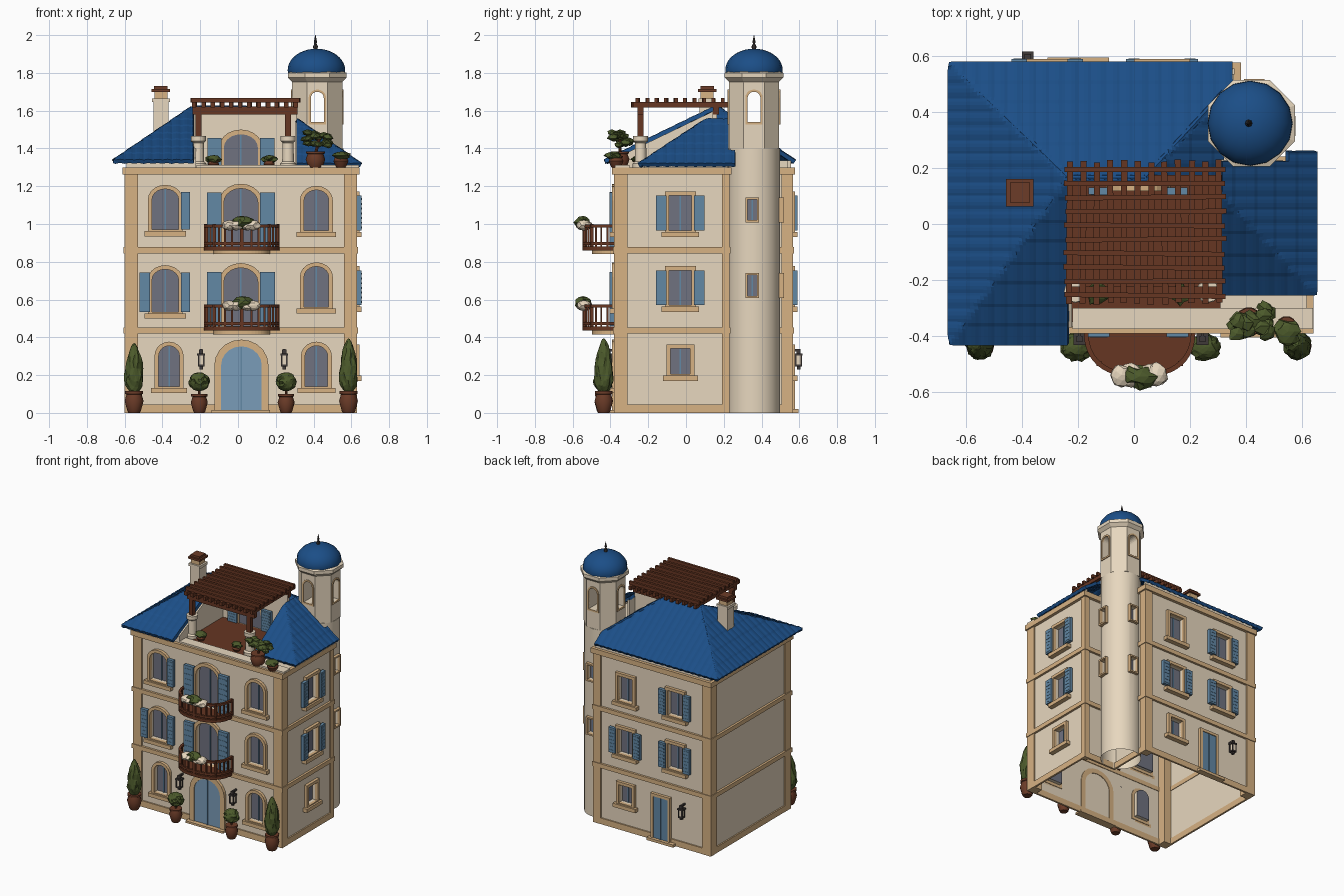
import bpy, bmesh, math, random
from mathutils import Matrix, Vector

if "Cube" in bpy.data.objects:
    bpy.data.objects.remove(bpy.data.objects["Cube"])
random.seed(4)
I = Matrix.Identity(4)

def material(name, *rgb):
    m = bpy.data.materials.new(name)
    m.diffuse_color = [(c / 255 / 12.92 if c < 11 else ((c / 255 + .055) / 1.055) ** 2.4) for c in rgb] + [1]
    m.use_nodes = True
    m.node_tree.nodes["Principled BSDF"].inputs["Base Color"].default_value = m.diffuse_color
    return m
CREAM = material("cream plaster", 232, 216, 191)
TRIM = material("sandstone trim", 215, 178, 131)
ROOF = material("blue tile", 27, 78, 135)
BLUE = material("blue paint", 98, 136, 165)
DOOR = material("pale door blue", 122, 156, 184)
WOOD = material("dark wood", 102, 54, 34)
GLASS = material("window glass", 112, 114, 128)
GREEN = material("foliage", 76, 90, 43)
POT = material("terracotta", 108, 60, 40)
IRON = material("dark iron", 64, 58, 56)

def finish(name, bm, mat, M=I, smooth=False):
    bmesh.ops.recalc_face_normals(bm, faces=bm.faces)
    me = bpy.data.meshes.new(name)
    bm.transform(M)
    bm.to_mesh(me)
    bm.free()
    me.materials.append(mat)
    if smooth:
        me.shade_smooth()
        me.set_sharp_from_angle(angle=math.radians(40))
    ob = bpy.data.objects.new(name, me)
    bpy.context.collection.objects.link(ob)
    return ob

def prism(name, pts, a, b, mat, M=I, hole=None, up=False):
    """Extrude an outline (optionally a ring) along y, or along z if up."""
    bm = bmesh.new()
    loops = [(pts, a), (pts, b)] if not hole else [(pts, a), (hole, a), (hole, b), (pts, b)]
    rows = [[bm.verts.new((p, q, h) if up else (p, h, q)) for p, q in l] for l, h in loops]
    n = len(pts)
    for k in range(len(rows) if hole else 1):
        r, s = rows[k], rows[(k + 1) % len(rows)]
        for i in range(n):
            bm.faces.new((r[i], r[(i + 1) % n], s[(i + 1) % n], s[i]))
    if not hole:
        for r in rows:
            bm.faces.new(r)
    return finish(name, bm, mat, M)

def box(name, x0, x1, y0, y1, z0, z1, mat, M=I):
    return prism(name, [(x0, z0), (x1, z0), (x1, z1), (x0, z1)], y0, y1, mat, M)

def lathe(name, prof, loc, mat, n=14, smooth=True, turn=0):
    bm = bmesh.new()
    rows = [[bm.verts.new((r * math.cos(turn + 2 * math.pi * i / n), r * math.sin(turn + 2 * math.pi * i / n), z))
             for i in range(n)] for r, z in prof]
    for r, s in zip(rows, rows[1:]):
        for i in range(n):
            bm.faces.new((r[i], r[(i + 1) % n], s[(i + 1) % n], s[i]))
    bm.faces.new(rows[0])
    bm.faces.new(rows[-1])
    return finish(name, bm, mat, Matrix.Translation(loc), smooth)

def blob(name, loc, scale, mat, taper=0, sub=2, rough=.15):
    bm = bmesh.new()
    bmesh.ops.create_icosphere(bm, subdivisions=sub, radius=1)
    for v in bm.verts:
        k = random.uniform(1 - rough, 1 + rough) * (1 - taper * v.co.z)
        v.co = Vector((v.co.x * k * scale[0], v.co.y * k * scale[1], v.co.z * scale[2]))
    return finish(name, bm, mat, Matrix.Translation(loc))

def tube(name, p, q, r, mat):
    p, q = Vector(p), Vector(q)
    bm = bmesh.new()
    bmesh.ops.create_cone(bm, segments=8, radius1=r, radius2=r, depth=(q - p).length, cap_ends=True)
    return finish(name, bm, mat, Matrix.Translation((p + q) / 2) @ (q - p).to_track_quat('Z', 'Y').to_matrix().to_4x4(), True)

def wall(x, y, deg=0):
    return Matrix.Translation((x, y, 0)) @ Matrix.Rotation(math.radians(deg), 4, 'Z')

def arch(w, z0, z1, r, t=0, tb=None):
    tb = t if tb is None else tb
    h = w / 2 + t
    top = [(h, z1 + t), (-h, z1 + t)] if r == 0 else [
        (h * math.cos(math.pi * i / 10), z1 - r + (r + t) * math.sin(math.pi * i / 10)) for i in range(11)]
    return [(-h, z0 - tb), (h, z0 - tb)] + top

def cut(target, pts, a, b, M):
    c = prism("cutter", pts, a, b, CREAM, M)
    c.hide_render = True
    mod = target.modifiers.new("cut", 'BOOLEAN')
    mod.object, mod.operation, mod.solver = c, 'DIFFERENCE', 'EXACT'

def window(M, w, z0, z1, r=0, sh=(0, 0), target=None, t=.022, door=False, fill=GLASS, sill=True):
    y = -.006
    if target:
        cut(target, arch(w, z0, z1, r), -.08, .03, M)
        y = .022
    elif door:
        y = -.016
    prism("window_pane", arch(w, z0, z1, r), y, y + .008, fill, M)
    prism("window_frame", arch(w, z0, z1, r, t, 0 if door else t), -.022, .004, TRIM, M, arch(w, z0, z1, r))
    box("window_mullion", -.004, .004, y - .006, y, z0, z1 - .003, BLUE, M)
    if sill and not door:
        box("window_sill", -w / 2 - .04, w / 2 + .04, -.035, 0, z0 - .035, z0 - .008, TRIM, M)
    for side, sw in zip((-1, 1), sh):
        if sw:
            a, b = sorted((side * (w / 2 + .012), side * (w / 2 + .012 + sw)))
            top = z1 - .3 * r
            box("shutter", a, b, -.034, -.01, z0, top, BLUE, M)
            for i in range(7):
                z = z0 + (top - z0) * (i + .7) / 7.4
                box("shutter_slat", a + .008, b - .008, -.036, -.033, z - .006, z + .004, BLUE, M)

# main body, notched for the corner tower
def plan(d):
    return [(-.59 - d, -.37 - d), (.62 + d, -.37 - d), (.62 + d, .22 + d), (.36 + d, .22 + d), (.36 + d, .555 + d), (-.59 - d, .555 + d)]
body = prism("house_walls", plan(0), 0, 1.29, CREAM, up=True)
for nm, z0, z1, d in (("plinth", 0, .045, .01), ("floor_band", .42, .452, .016), ("floor_band", .845, .877, .016), ("cornice", 1.262, 1.30, .022)):
    prism(nm, plan(d), z0, z1, TRIM, hole=plan(-.004), up=True)
for x, y, sx, sy, w in ((-.59, -.37, 1, 1, .06), (.62, -.37, -1, 1, .06), (.62, .22, -1, -1, .03), (.36, .555, -1, -1, .05), (-.59, .555, 1, -1, .06)):
    xs, ys = sorted((x - sx * .011, x + sx * w)), sorted((y - sy * .011, y + sy * w))
    box("corner_pilaster", *xs, *ys, 0, 1.265, TRIM)

# corner tower: round shaft, octagonal belfry with four arched openings
TX, TY = .42, .36
k8 = 1 / math.cos(math.pi / 8)
tower = lathe("tower_shaft", [(.138, 0), (.138, 1.40)], (TX, TY, 0), CREAM, 24)
belfry = lathe("tower_belfry", [(.133 * k8, 1.40), (.133 * k8, 1.78)], (TX, TY, 0), CREAM, 8, False, math.pi / 8)
for i in range(4):
    M = wall(TX, TY, 90 * i)
    if i < 2:
        cut(belfry, arch(.068, 1.54, 1.70, .032), -.3, .3, M)
    prism("belfry_frame", arch(.068, 1.54, 1.70, .032, .012), -.139, -.128, TRIM, M, arch(.068, 1.54, 1.70, .032))
for deg in (90, 180):
    for z in (.62, 1.02):
        window(wall(TX, TY, deg) @ Matrix.Translation((-.01, -.136, 0)), .05, z, z + .11, target=tower, t=.011, sill=False)
lathe("tower_cornice", [(.13 * k8, 1.75), (.155 * k8, 1.775), (.155 * k8, 1.80), (.13 * k8, 1.81)], (TX, TY, 0), CREAM, 8, False, math.pi / 8)
lathe("tower_dome", [(.15, 1.795)] + [(.152 * math.cos(a * .157), 1.815 + .113 * math.sin(a * .157)) for a in range(10)], (TX - .005, TY, 0), ROOF, 16)
lathe("finial", [(.01, 1.92), (.013, 1.94), (.006, 1.955), (.008, 1.965), (.001, 2.0)], (TX - .01, TY, 0), IRON, 8)

# windows: front, right, back
for x, w, z0, z1, sh in ((-.365, .11, .14, .355, (0, 0)), (-.385, .14, .535, .76, (.055, .05)), (-.385, .14, .97, 1.185, (0, .05)),
                         (.415, .12, .14, .355, (0, 0)), (.415, .13, .56, .775, (0, 0)), (.415, .13, .965, 1.18, (0, 0))):
    window(wall(x, -.37), w, z0, z1, .055, sh, body)
for z in (.46, .88):
    window(wall(.015, -.37), .18, z, z + .308, .075, (.078, .078), body, .025, True)
window(wall(.018, -.37), .215, .01, .352, .1, t=.036, door=True, fill=DOOR)
for M, sh in ((wall(.62, -.03, 90), (1, 1)), (wall(.10, .555, 180), (1, 0)), (wall(-.31, .555, 180), (1, 1))):
    for z, s in zip((.57, .965), sh):
        window(M, .12, z, z + .185, 0, (s * .056, s * .056), body)
for M in (wall(.62, -.03, 90), wall(.10, .555, 180)):
    window(M, .105, .205, .34, target=body)
window(wall(-.19, .555, 180), .12, .015, .33, t=.02, door=True, fill=BLUE)
box("back_step", -.31, -.09, .55, .595, 0, .02, TRIM)
box("front_step", -.14, .17, -.42, -.36, 0, .015, TRIM)

# apply cuts, open the bottoms and the window recesses
deps = bpy.context.evaluated_depsgraph_get()
for ob in (body, tower, belfry):
    me = bpy.data.meshes.new_from_object(ob.evaluated_get(deps))
    ob.modifiers.clear()
    bm = bmesh.new()
    bm.from_mesh(me)
    gone = []
    for f in bm.faces:
        c = f.calc_center_median()
        inset = abs(c.y + .34) < .001 and abs(f.normal.y) > .9 or abs(c.x - .59) < .001 and abs(f.normal.x) > .9 or abs(c.y - .525) < .001 and abs(f.normal.y) > .9
        if c.z < .001 or (ob == body and inset):
            gone.append(f)
    bmesh.ops.delete(bm, geom=gone, context='FACES')
    bm.to_mesh(me)
    ob.data = me
for ob in [o for o in bpy.data.objects if o.name.startswith("cutter")]:
    bpy.data.objects.remove(ob)

# tiled hip roofs as corrugated height fields
def tiles(name, x0, x1, y0, y1, base, planes, keep):
    bm = bmesh.new()
    nx, ny = round((x1 - x0) / .0115), round((y1 - y0) / .0115)
    g = {}
    for i in range(nx + 1):
        for j in range(ny + 1):
            x, y = x0 + (x1 - x0) * i / nx, y0 + (y1 - y0) * j / ny
            s, d, u = min(((s, a * x + b * y + c, b * x + a * y) for a, b, c, s in planes), key=lambda p: p[0] * p[1])
            z = base + s * d + .005 * abs(math.sin(math.pi * u / .05)) + .003 * (1 - (d / .075) % 1)
            g[i, j] = bm.verts.new((x, y, z))
    for i in range(nx):
        for j in range(ny):
            q = [g[i, j], g[i + 1, j], g[i + 1, j + 1], g[i, j + 1]]
            c = sum((v.co for v in q), Vector()) / 4
            if keep(c.x, c.y):
                bm.faces.new(q)
    bmesh.ops.delete(bm, geom=[v for v in bm.verts if not v.link_faces], context='VERTS')
    m = finish(name, bm, ROOF).modifiers.new("thickness", 'SOLIDIFY')
    m.thickness, m.offset = .022, 0
tiles("main_roof", -.66, .35, -.43, .575, 1.325, [(1, 0, .66, .68), (0, 1, .43, .487), (0, -1, .575, .70), (-1, 0, .42, .76)],
      lambda x, y: (x < -.23 or y > .15) and (x < .31 or y > .45))
tiles("side_roof", .31, .65, -.25, .26, 1.307, [(-1, 0, .65, .70), (0, 1, .25, .66)], lambda x, y: not (x < .55 and y > .23))
for p, q in (((-.65, -.42, 1.33), (-.235, .165, 1.615)), ((-.65, .565, 1.33), (-.235, .165, 1.615)), ((-.235, .165, 1.615), (.04, .165, 1.615)),
             ((.04, .165, 1.615), (.32, .47, 1.405)), ((.64, -.24, 1.31), (.315, .105, 1.54))):
    tube("hip_ridge", p, q, .013, ROOF)
for b in ((-.59, -.57, -.37, .555), (-.59, .36, .535, .555), (-.59, -.23, -.37, -.35), (.6, .62, -.22, .22), (.31, .62, -.22, -.2)):
    box("attic_wall", *b, 1.28, 1.335, CREAM)

# roof terrace
box("terrace_floor", -.23, .31, -.35, .15, 1.285, 1.298, WOOD)
box("terrace_back_wall", -.23, .31, .14, .165, 1.29, 1.6, CREAM)
side = Matrix.Rotation(math.radians(90), 4, 'Z')
prism("terrace_left_wall", [(-.37, 1.29), (.15, 1.29), (.15, 1.60), (-.37, 1.35)], .222, .24, CREAM, side)
prism("terrace_right_wall", [(-.24, 1.29), (.23, 1.29), (.23, 1.54), (.1, 1.54), (-.24, 1.31)], -.322, -.305, CREAM, side)
box("parapet", -.22, .64, -.375, -.30, 1.29, 1.312, CREAM)
window(wall(.015, .14), .18, 1.30, 1.475, .07, (.075, .075), None, .025, True)
for x in (-.21, .265):
    lathe("terrace_pillar", [(.042, 1.29), (.042, 1.32), (.031, 1.33), (.029, 1.43), (.04, 1.44), (.04, 1.465)], (x, -.24, 0), CREAM, 12)
    box("pergola_post", x - .016, x + .016, -.256, -.224, 1.46, 1.59, WOOD)
for y in (-.24, .16):
    box("pergola_beam", -.24, .315, y - .016, y + .016, 1.58, 1.622, WOOD)
for i in range(12):
    x = -.23 + i * .0485
    box("pergola_rafter", x - .011, x + .011, -.285, .225, 1.618, 1.646, WOOD, wall(0, random.uniform(-.006, .006), random.uniform(-.6, .6)))
for i in range(10):
    y = -.255 + i * .05
    box("pergola_batten", -.25, .325, y - .009, y + .009, 1.642, 1.668, WOOD, wall(random.uniform(-.006, .006), 0, random.uniform(-.8, .8)))

# chimney
for x, z0, z1, m in ((.04, 1.4, 1.645, CREAM), (.047, 1.645, 1.665, CREAM), (.034, 1.665, 1.70, TRIM), (.049, 1.70, 1.715, POT), (.036, 1.715, 1.73, POT)):
    box("chimney", -.408 - x, -.408 + x, .112 - x, .112 + x, z0, z1, m)

# balconies
def bow(k, n=24):
    f = lambda c: math.copysign(abs(c) ** .8, c)
    return [(.02 + (.2 - k) * f(math.cos(math.pi * i / n)), -.37 - (.178 - k) * f(math.sin(math.pi * i / n))) for i in range(n + 1)]
for z in (.435, .86):
    prism("balcony_floor", bow(0), z, z + .022, WOOD, up=True)
    prism("balcony_support", bow(.05), z - .02, z, TRIM, up=True)
    for h in (.03, .122):
        prism("balcony_rail", bow(0) + bow(.016)[::-1], z + h, z + h + .016, WOOD, up=True)
    for i, (x, y) in enumerate(bow(.008, 16)):
        r = .009 if i % 4 == 0 else .005
        box("baluster", x - r, x + r, y - r, y + r, z + .02, z + .13 + r, WOOD)
    for x in (-.045, .08, -.01, .05):
        blob("balcony_flowers", (x, -.54, z + .133), (.04, .042, .028), CREAM)
    blob("balcony_leaves", (.02, -.545, z + .148), (.055, .038, .035), GREEN, rough=.35)

# lamps
for M in (wall(-.195, -.37), wall(.245, -.37), wall(-.38, .555, 180)):
    box("lamp_bracket", -.006, .006, -.05, .0, .325, .337, IRON, M)
    box("lamp_glass", -.014, .014, -.055, -.027, .255, .305, CREAM, M)
    for w, a, b in ((.018, .245, .256), (.021, .303, .314), (.011, .314, .335), (.009, .23, .246)):
        box("lamp_case", -w, w, -.041 - w, -.041 + w, a, b, IRON, M)
    for sx, sy in ((-1, -1), (1, -1), (-1, 1), (1, 1)):
        x, y = sx * .014, -.041 + sy * .014
        box("lamp_bar", x - .004, x + .004, y - .004, y + .004, .25, .31, IRON, M)

# potted plants
def pot(x, y, z, r, h):
    lathe("plant_pot", [(.6 * r, z), (.72 * r, z + .1 * h), (r, z + .55 * h), (.8 * r, z + .85 * h), (.95 * r, z + .88 * h), (.95 * r, z + h)], (x, y, 0), POT)
for x, top in ((-.55, .37), (.585, .395)):
    pot(x, -.435, 0, .05, .115)
    blob("cypress", (x, -.435, (top + .1) / 2), (.047, .047, (top - .1) / 2), GREEN, .35, 3, .12)
for x in (-.205, .255):
    pot(x, -.44, 0, .045, .1)
    tube("shrub_stem", (x, -.44, .09), (x, -.44, .15), .007, WOOD)
    blob("round_shrub", (x, -.44, .165), (.054, .05, .05), GREEN, 0, 3, .15)
pot(.41, -.35, 1.29, .052, .095)
tube("tree_stem", (.41, -.35, 1.37), (.43, -.35, 1.45), .008, WOOD)
for i in range(20):
    blob("tree_leaves", (.425 + random.uniform(-.075, .075), -.345 + random.uniform(-.06, .06), 1.455 + random.uniform(-.05, .05)), (.028, .028, .018), GREEN, 0, 1, .4)
pot(.545, -.37, 1.30, .04, .06)
blob("small_shrub", (.55, -.385, 1.362), (.046, .045, .022), GREEN, 0, 2, .3)
for x in (-.13, .165):
    pot(x, -.25, 1.298, .03, .035)
    blob("small_shrub", (x, -.25, 1.343), (.038, .036, .022), GREEN, 0, 2, .3)
